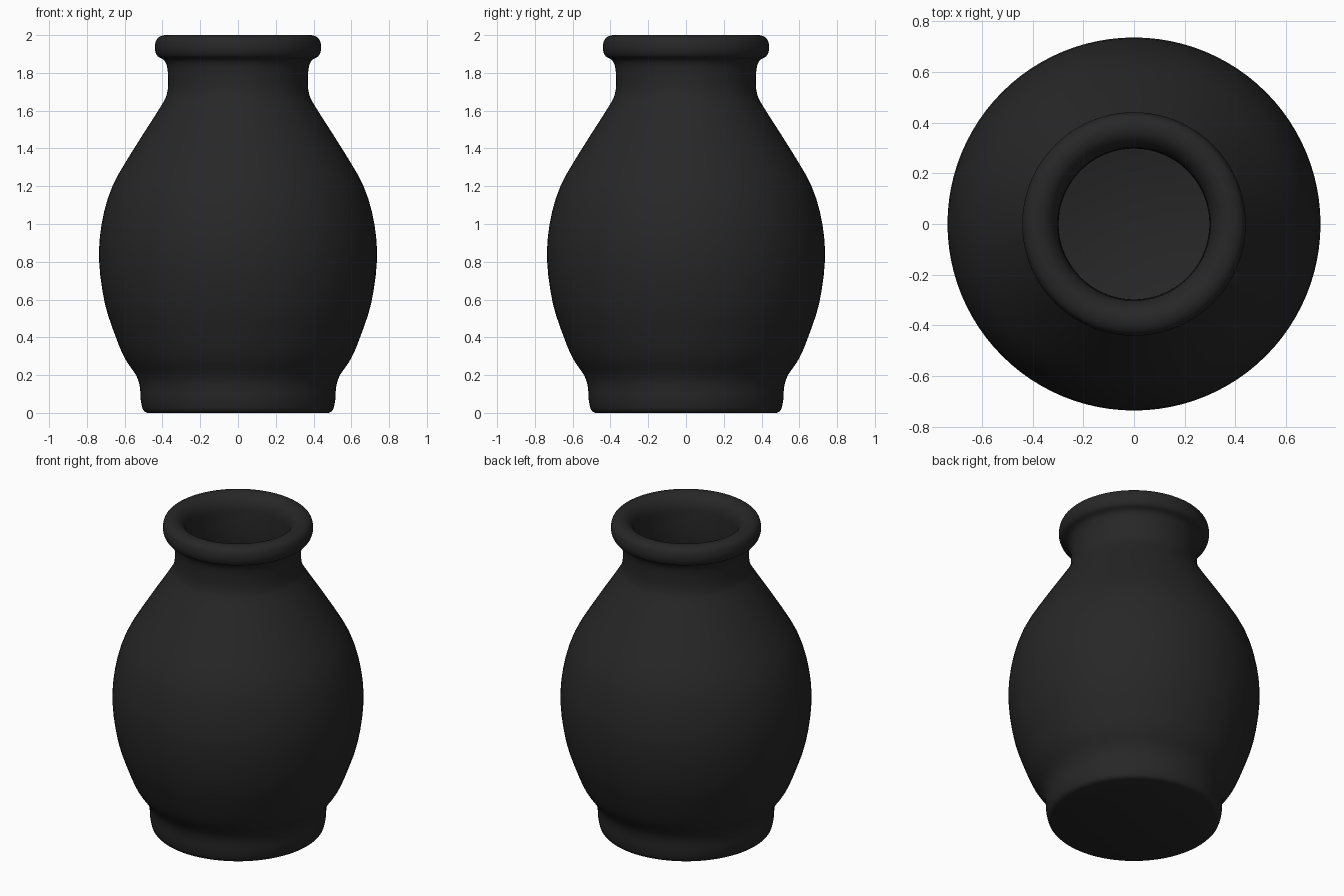
import bpy, bmesh, math
from mathutils import Vector

if "Cube" in bpy.data.objects:
    bpy.data.objects.remove(bpy.data.objects["Cube"])

SEGMENTS = 96

# outer wall (radius, height), foot to lip
outer = [(0.48, 0.0), (0.502, 0.015), (0.515, 0.07), (0.52, 0.14), (0.54, 0.2),
         (0.6, 0.29), (0.65, 0.41), (0.705, 0.58), (0.735, 0.8), (0.722, 1.0),
         (0.665, 1.2), (0.55, 1.4), (0.41, 1.62), (0.376, 1.69), (0.37, 1.76),
         (0.375, 1.83), (0.392, 1.868), (0.425, 1.888), (0.438, 1.915),
         (0.44, 1.945), (0.43, 1.978), (0.405, 1.996), (0.375, 2.0)]
# inner wall, lip down to the floor
inner = [(0.345, 1.99), (0.32, 1.965), (0.305, 1.93), (0.3, 1.88), (0.3, 1.72),
         (0.335, 1.61), (0.48, 1.38), (0.595, 1.18), (0.652, 1.0), (0.665, 0.8),
         (0.635, 0.6), (0.58, 0.42), (0.5, 0.25), (0.44, 0.13), (0.38, 0.08)]


def smooth_profile(points, steps=3):
    """Catmull-Rom curve through the points."""
    p = [Vector(q) for q in points]
    p = [p[0]] + p + [p[-1]]
    out = []
    for a, b, c, d in zip(p, p[1:], p[2:], p[3:]):
        for i in range(steps):
            t = i / steps
            out.append(0.5 * (2 * b + (c - a) * t + (2 * a - 5 * b + 4 * c - d) * t * t
                              + (3 * b - a - 3 * c + d) * t ** 3))
    return out + [p[-1]]


# revolve the profile into rings
bm = bmesh.new()
rings = []
for r, z in smooth_profile(outer + inner):
    z = min(max(z, 0.0), 2.0)
    rings.append([bm.verts.new((r * math.cos(2 * math.pi * i / SEGMENTS),
                                r * math.sin(2 * math.pi * i / SEGMENTS), z))
                  for i in range(SEGMENTS)])
for lo, hi in zip(rings, rings[1:]):
    for i in range(SEGMENTS):
        j = (i + 1) % SEGMENTS
        bm.faces.new((lo[i], lo[j], hi[j], hi[i]))

# underside and inner floor
bm.faces.new(rings[0][::-1])
bm.faces.new(rings[-1])
bmesh.ops.recalc_face_normals(bm, faces=bm.faces)

mesh = bpy.data.meshes.new("vase")
bm.to_mesh(mesh)
bm.free()
vase = bpy.data.objects.new("vase", mesh)
bpy.context.collection.objects.link(vase)

# matte black glaze
mat = bpy.data.materials.new("black_glaze")
mat.diffuse_color = (0.02, 0.02, 0.02, 1)
mat.use_nodes = True
mat.node_tree.nodes["Principled BSDF"].inputs["Base Color"].default_value = mat.diffuse_color
mesh.materials.append(mat)

bpy.context.view_layer.objects.active = vase
vase.select_set(True)
bpy.ops.object.shade_smooth_by_angle(angle=math.radians(35))
